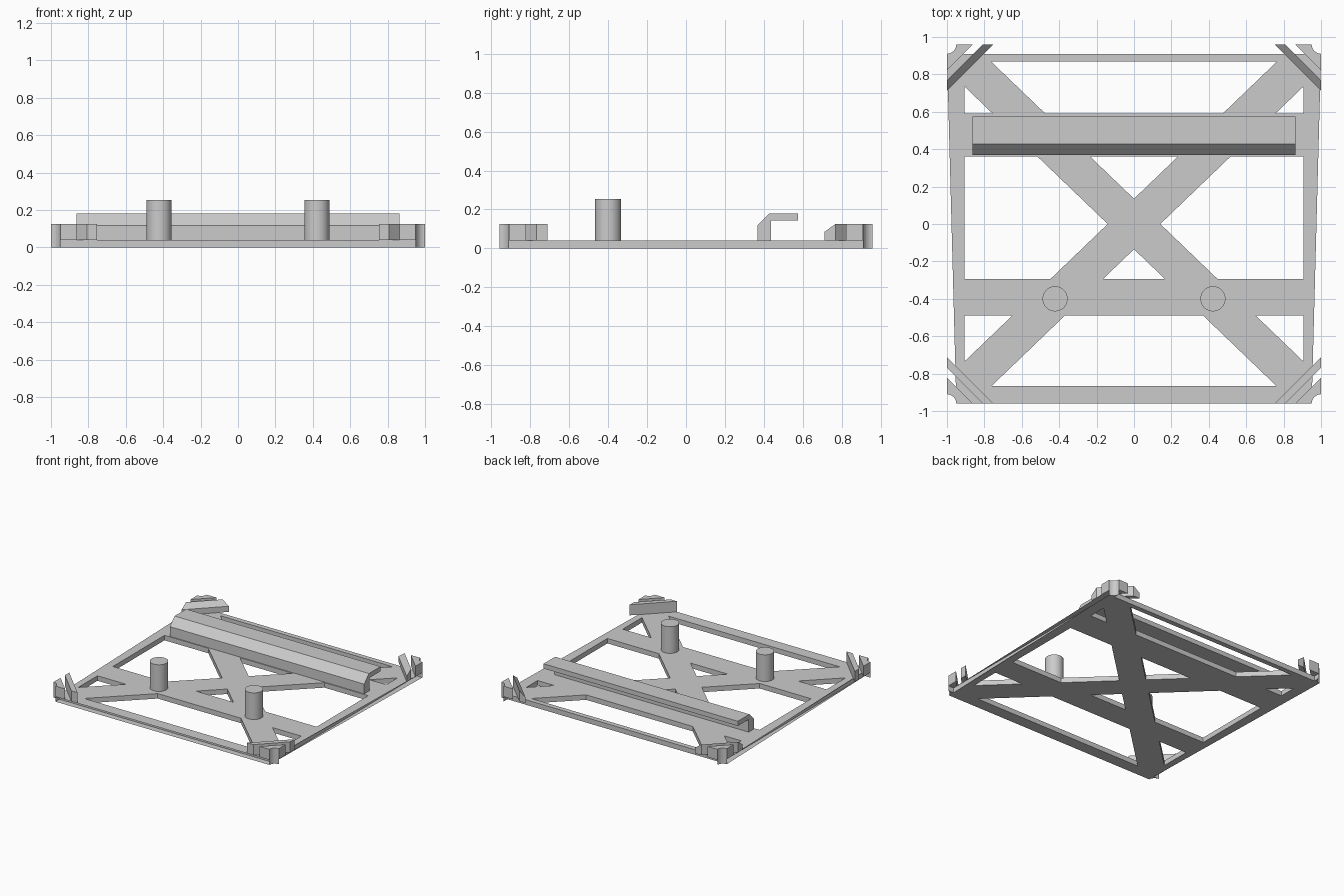
import bpy, bmesh, math

if "Cube" in bpy.data.objects:
    bpy.data.objects.remove(bpy.data.objects["Cube"])

GREY = bpy.data.materials.new("grey_plastic")
GREY.diffuse_color = (0.6, 0.6, 0.6, 1)
GREY.use_nodes = True
GREY.node_tree.nodes["Principled BSDF"].inputs["Base Color"].default_value = GREY.diffuse_color

X, Y = 1.0, 0.96          # half size of plate
T, H = 0.04, 0.125        # plate thickness, corner height
RAIL_X, FRONT, BACK = 0.905, -0.865, 0.87
BAR_F, BAR_B = (-0.49, -0.295), (0.36, 0.59)
SLOPE, HALF = 0.96, 0.135  # diagonal braces: slope and vertical half width


def add(name, bm):
    bmesh.ops.recalc_face_normals(bm, faces=bm.faces)
    me = bpy.data.meshes.new(name)
    bm.to_mesh(me)
    bm.free()
    me.materials.append(GREY)
    ob = bpy.data.objects.new(name, me)
    bpy.context.collection.objects.link(ob)
    return ob


def loft(name, lower, upper):
    """Solid between two matching polygons."""
    bm = bmesh.new()
    a = [bm.verts.new(p) for p in lower]
    b = [bm.verts.new(p) for p in upper]
    n = len(a)
    bm.faces.new(a)
    bm.faces.new(b)
    for i in range(n):
        j = (i + 1) % n
        bm.faces.new((a[i], a[j], b[j], b[i]))
    return add(name, bm)


def notch():
    """Concave corner arc, as distances inward from the corner."""
    r = 0.05
    return [(r * math.cos(t), r * math.sin(t))
            for t in (i * math.pi / 16 for i in range(9))]


def corner(sx, sy, pts):
    return [(sx * (X - a), sy * (Y - b)) for a, b in pts]


# Base plate: outline with holes between rails, bars and diagonals
def inner(y):   # brace edge nearer the x = 0 line
    return (abs(y) - HALF) / SLOPE


def outer(y):   # brace edge nearer the sides
    return (abs(y) + HALF) / SLOPE


def mirror_x(p):
    return p + [(-x, y) for x, y in reversed(p)]


edge = SLOPE * RAIL_X - HALF
loops = [corner(1, 1, notch()) + corner(-1, 1, notch()[::-1])
         + corner(-1, -1, notch()) + corner(1, -1, notch()[::-1])]
loops += [
    mirror_x([(inner(BACK), BACK), (inner(BAR_B[1]), BAR_B[1])]),
    mirror_x([(inner(FRONT), FRONT), (inner(BAR_F[0]), BAR_F[0])]),
    [(0, HALF), (inner(BAR_B[0]), BAR_B[0]), (-inner(BAR_B[0]), BAR_B[0])],
    [(0, -HALF), (inner(BAR_F[1]), BAR_F[1]), (-inner(BAR_F[1]), BAR_F[1])],
]
for s in (-1, 1):
    for hole in (
        [(RAIL_X, edge), (RAIL_X, BAR_B[1]), (outer(BAR_B[1]), BAR_B[1])],
        [(RAIL_X, -edge), (RAIL_X, BAR_F[0]), (outer(BAR_F[0]), BAR_F[0])],
        [(outer(0), 0), (outer(BAR_B[0]), BAR_B[0]), (RAIL_X, BAR_B[0]),
         (RAIL_X, BAR_F[1]), (outer(BAR_F[1]), BAR_F[1])],
    ):
        loops.append([(s * x, y) for x, y in hole])

cu = bpy.data.curves.new("base_outline", 'CURVE')
cu.dimensions = '2D'
cu.fill_mode = 'BOTH'
cu.extrude = T / 2
for lp in loops:
    sp = cu.splines.new('POLY')
    sp.points.add(len(lp) - 1)
    for p, (x, y) in zip(sp.points, lp):
        p.co = (x, y, 0, 1)
    sp.use_cyclic_u = True
outline = bpy.data.objects.new("base_outline", cu)
bpy.context.collection.objects.link(outline)
bpy.context.view_layer.update()
mesh = bpy.data.meshes.new_from_object(
    outline.evaluated_get(bpy.context.evaluated_depsgraph_get()))
bpy.data.objects.remove(outline)
bm = bmesh.new()
bm.from_mesh(mesh)
bmesh.ops.remove_doubles(bm, verts=bm.verts, dist=1e-5)
bmesh.ops.translate(bm, verts=bm.verts, vec=(0, 0, T / 2))
for f in bm.faces:
    f.smooth = False
    f.material_index = 0
add("base_frame", bm)

# Corner posts and diagonal clips; the back clips taper to a knife edge
for sx, side in ((-1, "left"), (1, "right")):
    for sy, end in ((-1, "front"), (1, "back")):
        pts = corner(sx, sy, [(0.137, 0)] + notch() + [(0, 0.137)])
        loft(f"corner_post_{end}_{side}", [(x, y, T) for x, y in pts],
             [(x, y, H) for x, y in pts])
        pts = corner(sx, sy, [(0.192, 0), (0, 0.192), (0, 0.247), (0.247, 0)])
        low = 0.085 if sy > 0 else H
        loft(f"corner_clip_{end}_{side}", [(x, y, T) for x, y in pts],
             [(x, y, z) for (x, y), z in zip(pts, (H, H, low, low))])

# Hooked rail along the back bar
prof = [(0.368, T), (0.368, 0.118), (0.428, 0.18), (0.575, 0.18),
        (0.575, 0.142), (0.437, 0.142), (0.437, T)]
loft("hook_rail", [(-0.863, y, z) for y, z in prof],
     [(0.863, y, z) for y, z in prof])

# Two round pegs on the front bar
for s, side in ((-1, "left"), (1, "right")):
    ring = [(s * 0.422 + 0.067 * math.cos(i * math.tau / 48),
             -0.4 + 0.067 * math.sin(i * math.tau / 48)) for i in range(48)]
    peg = loft(f"peg_{side}", [(x, y, T) for x, y in ring],
               [(x, y, 0.254) for x, y in ring])
    for f in peg.data.polygons:
        f.use_smooth = len(f.vertices) == 4
    for e in peg.data.edges:
        a, b = (peg.data.vertices[v].co.z for v in e.vertices)
        e.use_edge_sharp = abs(a - b) < 1e-6
